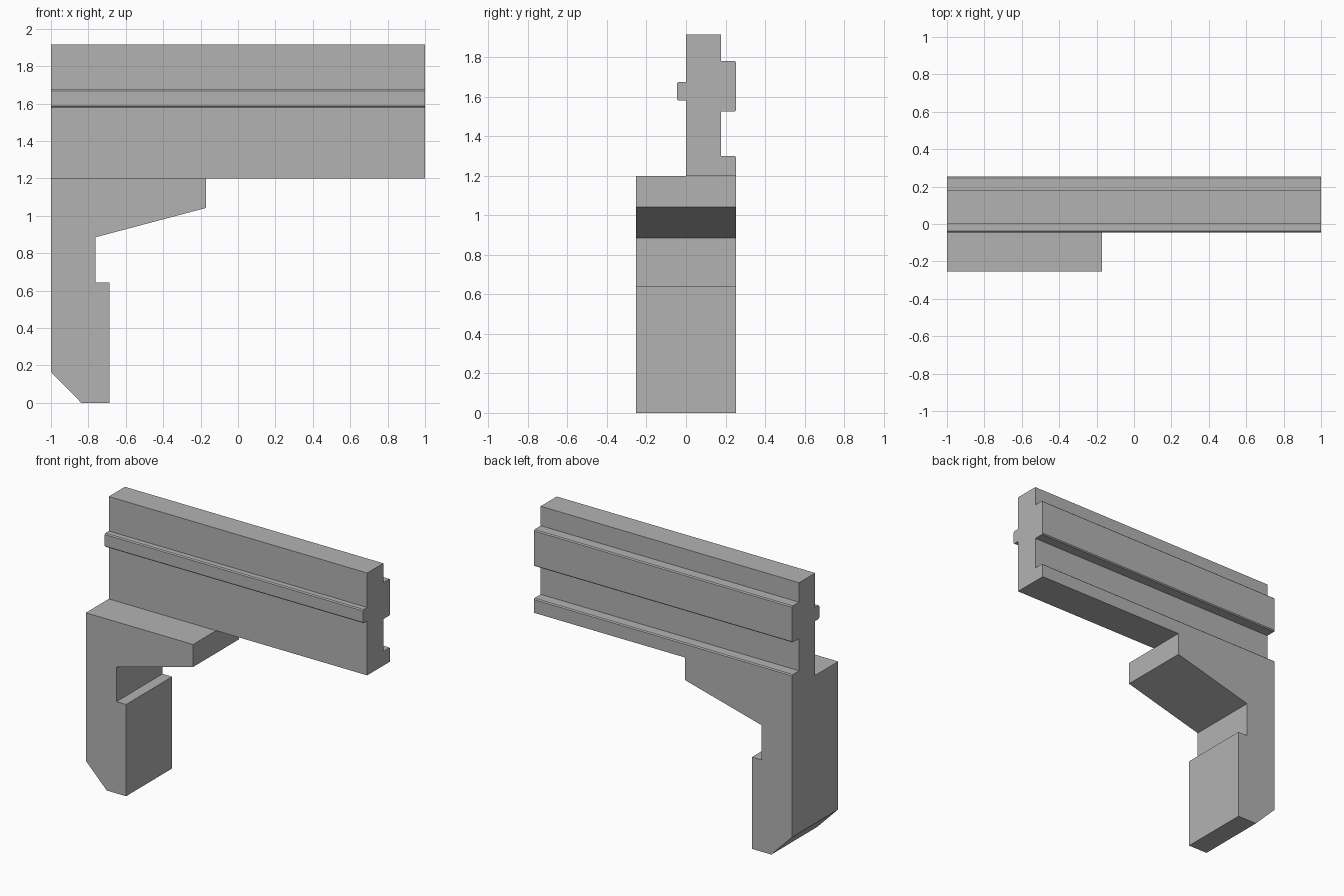
import bpy
import bmesh
from mathutils import Vector

cube = bpy.data.objects.get("Cube")
if cube:
    bpy.data.objects.remove(cube, do_unlink=True)

grey = bpy.data.materials.new("plain_grey")
grey.use_nodes = True
colour = (0.45, 0.45, 0.45, 1)
grey.diffuse_color = colour
grey.node_tree.nodes["Principled BSDF"].inputs["Base Color"].default_value = colour


def extrude_profile(name, points, depth, bevel_test=None):
    """Extrude a closed 3D outline along depth; chamfer long edges that pass the test."""
    bm = bmesh.new()
    face = bm.faces.new([bm.verts.new(p) for p in points])
    result = bmesh.ops.extrude_face_region(bm, geom=[face])
    moved = [v for v in result["geom"] if isinstance(v, bmesh.types.BMVert)]
    bmesh.ops.translate(bm, vec=Vector(depth), verts=moved)
    bmesh.ops.recalc_face_normals(bm, faces=bm.faces[:])
    if bevel_test:
        direction = Vector(depth).normalized()
        edges = [e for e in bm.edges
                 if abs((e.verts[1].co - e.verts[0].co).normalized().dot(direction)) > 0.99
                 and bevel_test(e.verts[0].co)]
        bmesh.ops.bevel(bm, geom=edges, offset=0.007, segments=1, affect='EDGES')
    mesh = bpy.data.meshes.new(name)
    bm.to_mesh(mesh)
    bm.free()
    mesh.materials.append(grey)
    obj = bpy.data.objects.new(name, mesh)
    bpy.context.collection.objects.link(obj)
    return obj


# Long rail: ribbed cross-section in y and z
front, rib_front, web_back, rib_back = 0.0, -0.045, 0.178, 0.254
rail = [
    (front, 1.2), (rib_back, 1.2),
    (rib_back, 1.3), (web_back, 1.3),
    (web_back, 1.525), (rib_back, 1.525),
    (rib_back, 1.78), (web_back, 1.78),
    (web_back, 1.916), (front, 1.916),
    (front, 1.675), (rib_front, 1.675),
    (rib_front, 1.58), (front, 1.58),
]
extrude_profile(
    "ribbed_rail", [(-1, y, z) for y, z in rail], (2, 0, 0),
    lambda p: p.z > 1.25 and (p.y > 0.25 or p.y < -0.04))

# Hooked bracket under one end: outline in x and z
bracket = [
    (-1, 1.2), (-1, 0.165), (-0.838, 0), (-0.688, 0),
    (-0.688, 0.642), (-0.762, 0.642), (-0.762, 0.885),
    (-0.17, 1.042), (-0.17, 1.2),
]
extrude_profile("hooked_bracket", [(x, -0.254, z) for x, z in bracket], (0, 0.508, 0))
